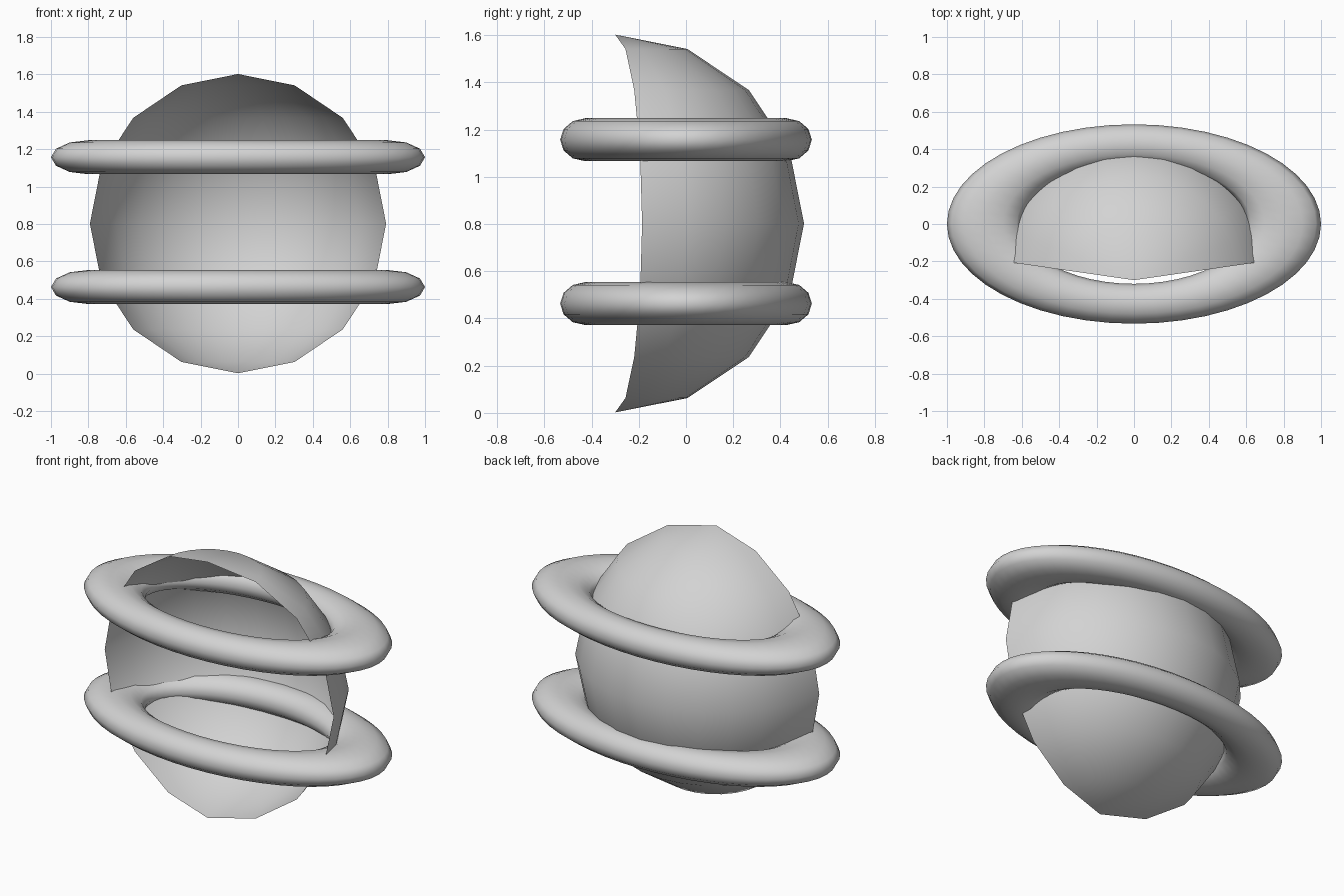
import bpy, bmesh, math

if "Cube" in bpy.data.objects:
    bpy.data.objects.remove(bpy.data.objects["Cube"])

grey = bpy.data.materials.new("light_grey")
grey.diffuse_color = (0.65, 0.65, 0.65, 1)
grey.use_nodes = True
grey.node_tree.nodes["Principled BSDF"].inputs["Base Color"].default_value = grey.diffuse_color


def finish(name, bm):
    bmesh.ops.recalc_face_normals(bm, faces=bm.faces)
    me = bpy.data.meshes.new(name)
    bm.to_mesh(me)
    bm.free()
    me.materials.append(grey)
    for p in me.polygons:
        p.use_smooth = True
    ob = bpy.data.objects.new(name, me)
    bpy.context.collection.objects.link(ob)
    return ob


def flattened_ring(name, z, major=0.8, minor=0.2, n=48, m=12):
    # Torus squashed in depth and height
    bm = bmesh.new()
    rows = []
    for i in range(n):
        a = math.tau * i / n
        row = []
        for j in range(m):
            b = math.tau * j / m
            r = major + minor * math.cos(b)
            row.append(bm.verts.new((r * math.cos(a), 0.533 * r * math.sin(a),
                                     z + 0.455 * minor * math.sin(b))))
        rows.append(row)
    for i in range(n):
        p, q = rows[i], rows[(i + 1) % n]
        for j in range(m):
            k = (j + 1) % m
            bm.faces.new((p[j], q[j], q[k], p[k]))
    return finish(name, bm)


def curved_shell(name, radius=0.8, y=-0.3, z=0.802, stacks=8, n=12):
    # Open wedge of a sphere, bulging to the back, poles at top and bottom
    bm = bmesh.new()
    start = math.radians(8.2)
    sweep = math.pi - 2 * start
    top = bm.verts.new((0, y, z + radius))
    bottom = bm.verts.new((0, y, z - radius))
    rows = []
    for s in range(1, stacks):
        t = math.pi * s / stacks
        r = radius * math.sin(t)
        rows.append([bm.verts.new((r * math.cos(start + sweep * i / n),
                                   y + r * math.sin(start + sweep * i / n),
                                   z + radius * math.cos(t))) for i in range(n + 1)])
    for i in range(n):
        bm.faces.new((top, rows[0][i], rows[0][i + 1]))
        bm.faces.new((bottom, rows[-1][i + 1], rows[-1][i]))
        for p, q in zip(rows, rows[1:]):
            bm.faces.new((p[i], q[i], q[i + 1], p[i + 1]))
    return finish(name, bm)


# Two oval rings and the shell they hold
flattened_ring("upper_ring", 1.157)
flattened_ring("lower_ring", 0.463)
curved_shell("back_shell")
